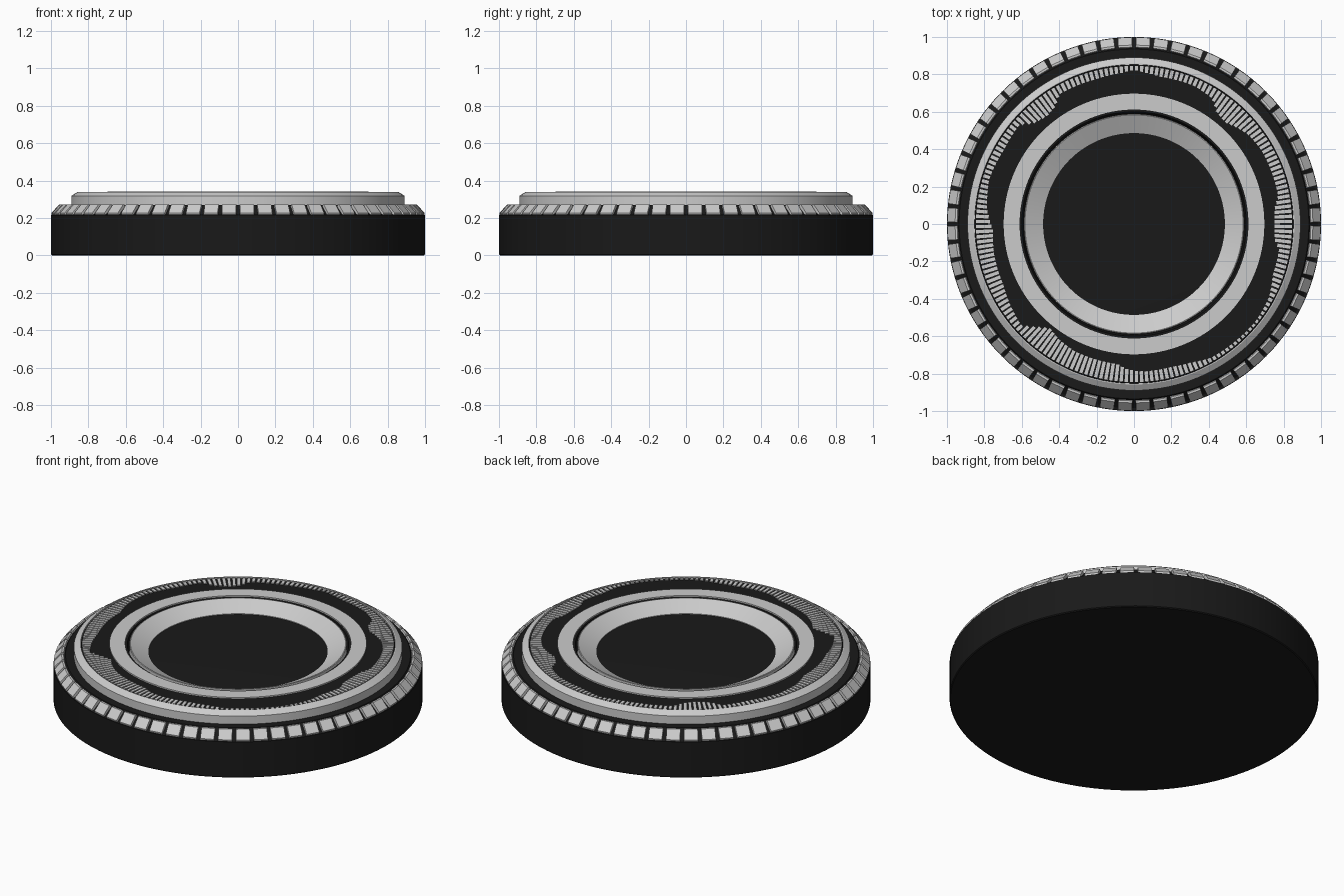
import bpy, bmesh, math

if "Cube" in bpy.data.objects:
    bpy.data.objects.remove(bpy.data.objects["Cube"])

black = bpy.data.materials.new("black")
black.diffuse_color = (0.01, 0.01, 0.01, 1)
black.use_nodes = True
black.node_tree.nodes["Principled BSDF"].inputs["Base Color"].default_value = black.diffuse_color
SEG = 128


def finish(name, bm, mat=None, smooth=True):
    bmesh.ops.recalc_face_normals(bm, faces=bm.faces)
    me = bpy.data.meshes.new(name)
    bm.to_mesh(me)
    bm.free()
    ob = bpy.data.objects.new(name, me)
    bpy.context.collection.objects.link(ob)
    if mat:
        me.materials.append(mat)
    if smooth:
        bpy.ops.object.select_all(action='DESELECT')
        ob.select_set(True)
        bpy.context.view_layer.objects.active = ob
        bpy.ops.object.shade_smooth_by_angle(angle=math.radians(20))
    return ob


def lathe(name, profile, mat=None, closed=True):
    """Spin an (r, z) profile round z; closed joins its last point to its first."""
    bm = bmesh.new()
    rings = []
    for r, z in profile:
        if r == 0:
            rings.append([bm.verts.new((0, 0, z))] * SEG)
        else:
            rings.append([bm.verts.new((r * math.cos(2 * math.pi * i / SEG),
                                        r * math.sin(2 * math.pi * i / SEG), z))
                          for i in range(SEG)])
    pairs = list(zip(rings, rings[1:]))
    if closed:
        pairs.append((rings[-1], rings[0]))
    for a, b in pairs:
        for i in range(SEG):
            j = (i + 1) % SEG
            bm.faces.new(list(dict.fromkeys((a[i], a[j], b[j], b[i]))))
    return finish(name, bm, mat)


def radial_block(bm, profile, angle, width):
    """Extrude an (r, z) profile sideways into a straight block at an angle."""
    c, s = math.cos(angle), math.sin(angle)
    sides = [[bm.verts.new((r * c - t * s, r * s + t * c, z)) for r, z in profile]
             for t in (-width / 2, width / 2)]
    n = len(profile)
    bm.faces.new(sides[0])
    bm.faces.new(sides[1][::-1])
    for i in range(n):
        j = (i + 1) % n
        bm.faces.new((sides[0][i], sides[0][j], sides[1][j], sides[1][i]))


# Black body: side wall, bevel behind the teeth, flat shoulder and top face
lathe("body", [(0, 0), (0.995, 0), (1.0, 0.005), (1.0, 0.215), (0.985, 0.22),
               (0.942, 0.26), (0.935, 0.27), (0.86, 0.27), (0.85, 0.332),
               (0.60, 0.332), (0.59, 0.28), (0.48, 0.287), (0, 0.287)],
      black, closed=False)

# Ring of grey teeth on the bevel
bm = bmesh.new()
TEETH = 64
for i in range(TEETH):
    radial_block(bm, [(0.935, 0.25), (0.945, 0.271), (0.956, 0.271),
                      (0.998, 0.226), (0.996, 0.217), (0.97, 0.215)],
                 2 * math.pi * (i + 0.5) / TEETH, 0.075)
finish("edge_teeth", bm, smooth=False)

# Raised outer rim with a sloped top
lathe("outer_rim", [(0.89, 0.265), (0.89, 0.318), (0.858, 0.339),
                    (0.852, 0.339), (0.852, 0.265)])

# Flat inner ring and sloped dish ring
lathe("inner_ring", [(0.612, 0.325), (0.612, 0.34), (0.697, 0.34), (0.697, 0.325)])
lathe("dish_ring", [(0.588, 0.285), (0.588, 0.338), (0.583, 0.339), (0.486, 0.29),
                    (0.486, 0.285)])

# Fine bars with a wandering inner end: (degrees, inner radius)
wave = [(0, .75), (6, .755), (11, .785), (30, .787), (38, .775), (44, .75), (48, .73),
        (53, .74), (58, .79), (66, .805), (80, .80), (86, .812), (90, .822),
        (95, .81), (105, .80), (113, .80), (120, .80), (124, .755), (129, .74),
        (135, .76), (139, .81), (150, .80), (163, .81), (174, .79), (183, .755),
        (192, .765), (205, .77), (213, .79), (222, .81), (226, .765), (231, .715),
        (237, .735), (245, .75), (263, .754), (268, .78), (274, .79), (285, .79),
        (292, .80), (300, .825), (322, .832), (332, .82), (340, .79), (350, .787),
        (354, .755), (360, .75)]


def inner_radius(deg):
    for (a0, r0), (a1, r1) in zip(wave, wave[1:]):
        if a0 <= deg <= a1:
            return r0 + (r1 - r0) * (deg - a0) / (a1 - a0)


bm = bmesh.new()
BARS = 192
for i in range(BARS):
    deg = 360 * (i + 0.5) / BARS
    r = inner_radius(deg)
    radial_block(bm, [(r, 0.328), (r, 0.337), (0.845, 0.337), (0.845, 0.328)],
                 math.radians(deg), 0.0175)
finish("spectrum_bars", bm, smooth=False)
